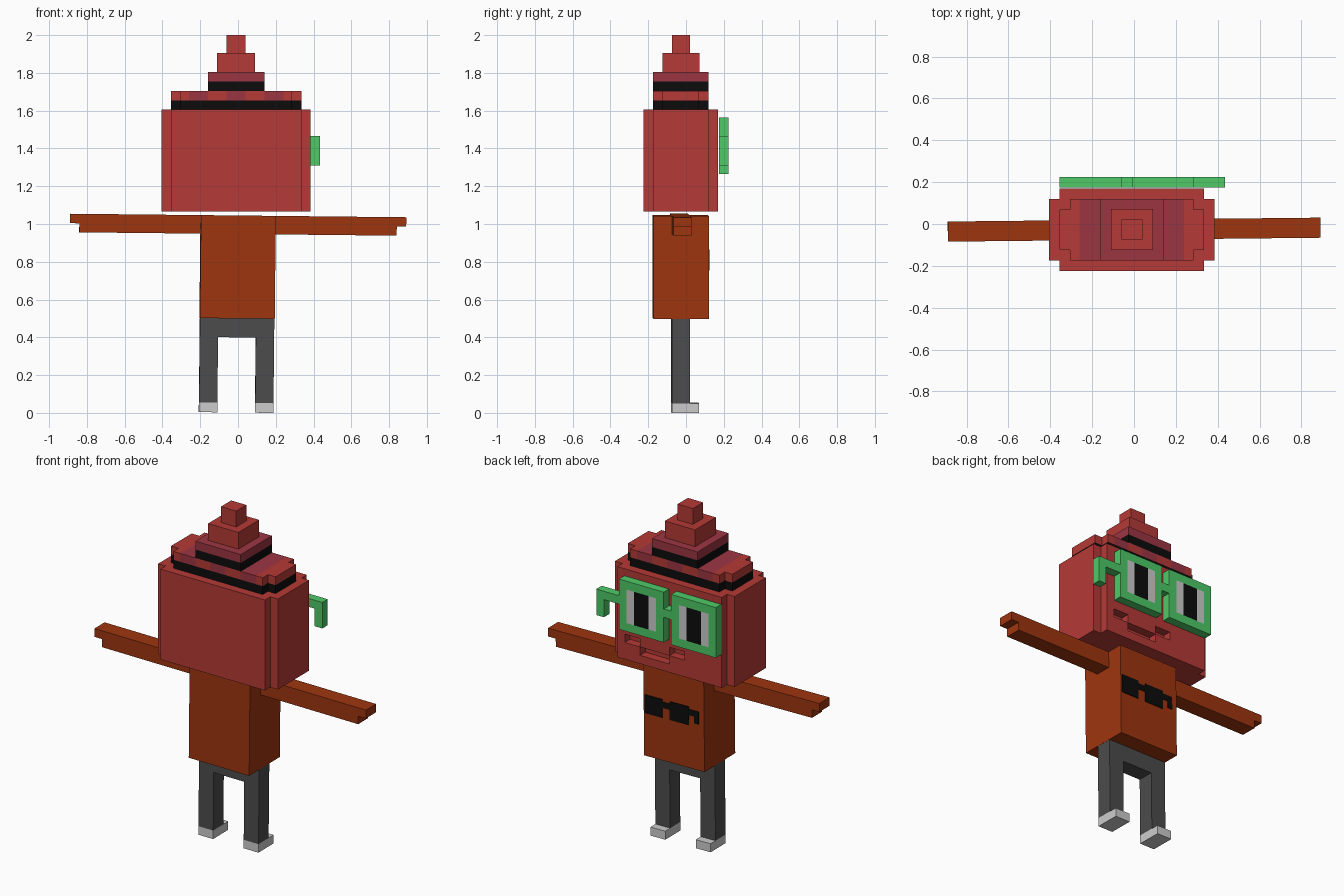
import bpy, bmesh, math
from mathutils import Matrix, Vector

cube = bpy.data.objects.get("Cube")
if cube:
    bpy.data.objects.remove(cube, do_unlink=True)


def material(name, *rgb):
    col = [(c / 255 / 12.92) if c < 11 else ((c / 255 + 0.055) / 1.055) ** 2.4 for c in rgb] + [1]
    m = bpy.data.materials.new(name)
    m.use_nodes = True
    m.diffuse_color = col
    bsdf = next(n for n in m.node_tree.nodes if n.type == 'BSDF_PRINCIPLED')
    bsdf.inputs["Base Color"].default_value = col
    return m


RED = material("brick red", 181, 58, 54)
MAROON = material("maroon", 156, 53, 66)
BLACK = material("black", 12, 12, 12)
GREEN = material("bright green", 78, 202, 103)
RUST = material("rust orange", 158, 53, 15)
GREY = material("dark grey", 76, 76, 76)
PALE = material("light grey", 204, 204, 204)


def boxes(name, mat, *spans, matrix=None):
    """One object made of boxes, each given as (x0, x1, y0, y1, z0, z1)."""
    bm = bmesh.new()
    for x0, x1, y0, y1, z0, z1 in spans:
        mid = Vector((x0 + x1, y0 + y1, z0 + z1)) / 2
        size = Matrix.Diagonal((x1 - x0, y1 - y0, z1 - z0, 1))
        bmesh.ops.create_cube(bm, size=1, matrix=Matrix.Translation(mid) @ size)
    return finish(name, bm, [mat], matrix)


def finish(name, bm, mats, matrix=None):
    if matrix:
        bm.transform(matrix)
    bmesh.ops.recalc_face_normals(bm, faces=bm.faces)
    mesh = bpy.data.meshes.new(name)
    bm.to_mesh(mesh)
    bm.free()
    for m in mats:
        mesh.materials.append(m)
    ob = bpy.data.objects.new(name, mesh)
    bpy.context.collection.objects.link(ob)
    return ob


CX, CY, V = -0.01, -0.027, 0.05   # head centre and block size


def notched(hx, hy, y_max=None):
    """Outline of a rectangle with one block missing at each corner."""
    quarter = [(hx, hy - V), (hx - V, hy - V), (hx - V, hy)]
    pts = quarter + [(-x, y) for x, y in reversed(quarter)]
    pts += [(-x, -y) for x, y in quarter] + [(x, -y) for x, y in reversed(quarter)]
    return [(CX + x, CY + min(y, hy if y_max is None else y_max)) for x, y in pts]


def prism(name, mats, outline, z0, z1):
    clean = [p for i, p in enumerate(outline) if (Vector(p) - Vector(outline[i - 1])).length > 1e-5]
    bm = bmesh.new()
    face = bm.faces.new([bm.verts.new((x, y, z0)) for x, y in clean])
    ext = bmesh.ops.extrude_face_region(bm, geom=[face])
    up = [v for v in ext["geom"] if isinstance(v, bmesh.types.BMVert)]
    bmesh.ops.translate(bm, verts=up, vec=(0, 0, z1 - z0))
    if face.is_valid is False or len(bm.faces) == len(clean) + 1:
        bm.faces.new([v for v in bm.verts if v not in up])
    return bm, finish_args(name, mats)


def finish_args(name, mats):
    return name, mats


# Head, with the front block layer left open for the engraved mouth
Z0, Z1 = 1.065, 1.605
bm, (n, m) = prism("head", [RED], notched(0.395, 0.197, 0.147), Z0, Z1)
finish(n, bm, m)
L, R, F0, F1 = CX - 0.345, CX + 0.345, CY + 0.147, CY + 0.197
low, mid, high = 1.115, 1.165, 1.215
boxes("face_layer", RED,
      (L, R, F0, F1, high, Z1), (L, R, F0, F1, Z0, low),
      (L, -0.11, F0, F1, mid, high), (-0.01, 0.185, F0, F1, mid, high), (0.285, R, F0, F1, mid, high),
      (L, -0.01, F0, F1, low, mid), (0.185, R, F0, F1, low, mid))

# Hat brim: black band below, striped layer above
bm, (n, m) = prism("hat_band", [BLACK], notched(0.345, 0.147), Z1, 1.655)
finish(n, bm, m)
bm, (n, m) = prism("hat_brim", [RED, MAROON], notched(0.345, 0.147), 1.655, 1.705)
for k in (-0.25, -0.15, -0.05, 0.05, 0.15, 0.25):
    bmesh.ops.bisect_plane(bm, geom=bm.verts[:] + bm.edges[:] + bm.faces[:],
                           plane_co=(CX + k, 0, 0), plane_no=(1, 0, 0))
for f in bm.faces:
    off = abs(f.calc_center_median().x - CX)
    f.material_index = int(off < V or 0.15 < off < 0.25)
finish(n, bm, m)


# Stepped hat crown
def tier(name, mat, hx, hy, z0, z1):
    boxes(name, mat, (CX - hx, CX + hx, CY - hy, CY + hy, z0, z1))


tier("crown_band", BLACK, 0.15, 0.147, 1.705, 1.755)
tier("crown_lower", MAROON, 0.15, 0.147, 1.755, 1.805)
tier("crown_middle", RED, 0.1, 0.098, 1.805, 1.905)
tier("crown_tip", RED, V, 0.048, 1.905, 2.0)

# Glasses
G0, G1, GB, GT = 0.174, 0.225, 1.265, 1.565
for side, x0 in (("right", -0.355), ("left", -0.01)):
    x1 = x0 + 0.295
    boxes(side + "_glasses_frame", GREEN,
          (x0, x1, G0, G1, GT - V, GT), (x0, x1, G0, G1, GB, GB + V),
          (x0, x0 + V, G0, G1, GB + V, GT - V), (x1 - V, x1, G0, G1, GB + V, GT - V))
    boxes(side + "_lens", PALE,
          (x0 + V, x0 + 2 * V, G0, G1, GB + V, GT - V), (x1 - 2 * V, x1 - V, G0, G1, GB + V, GT - V))
    boxes(side + "_pupil", BLACK, (x0 + 2 * V, x1 - 2 * V, G0, G1, GB + V, GT - V))
boxes("glasses_bridge", GREEN, (-0.06, -0.01, G0, G1, 1.415, 1.465))
boxes("glasses_temple", GREEN, (0.285, 0.435, G0, G1, 1.415, 1.465), (0.385, 0.435, G0, G1, 1.31, 1.415))

# The body leans very slightly against the head
pivot = Vector((-0.005, CY, 0.5))
LEAN = (Matrix.Translation(pivot) @ Matrix.Rotation(math.radians(0.6), 4, 'Z')
        @ Matrix.Rotation(math.radians(0.6), 4, 'Y') @ Matrix.Translation(-pivot))

BX, B0, B1 = -0.005, -0.175, 0.119
boxes("torso", RUST, (BX - 0.198, BX + 0.198, B0, B1, 0.5, 1.045), matrix=LEAN)

# Flat shades emblem on the chest
E0, E1 = B1, B1 + 0.004
boxes("chest_emblem", BLACK,
      (0.07, 0.185, E0, E1, 0.755, 0.865), (0.02, 0.07, E0, E1, 0.815, 0.85),
      (-0.105, 0.02, E0, E1, 0.755, 0.865), (-0.14, -0.105, E0, E1, 0.815, 0.85),
      (-0.17, -0.14, E0, E1, 0.775, 0.85), matrix=LEAN)

# Arms, legs and shoes on both sides
for side, s in (("left", 1), ("right", -1)):
    def span(a, b):
        return tuple(sorted((BX + s * a, BX + s * b)))
    boxes(side + "_arm", RUST,
          (*span(0.198, 0.89), -0.075, 0.021, 0.995, 1.045),
          (*span(0.198, 0.84), -0.075, 0.021, 0.947, 0.995), matrix=LEAN)
    boxes(side + "_leg", GREY, (*span(0.1, 0.197), -0.077, 0.02, 0.053, 0.4), matrix=LEAN)
    boxes(side + "_shoe", PALE, (*span(0.1, 0.197), -0.077, 0.067, 0.002, 0.053), matrix=LEAN)
boxes("hips", GREY, (BX - 0.197, BX + 0.197, -0.077, 0.02, 0.4, 0.5), matrix=LEAN)
